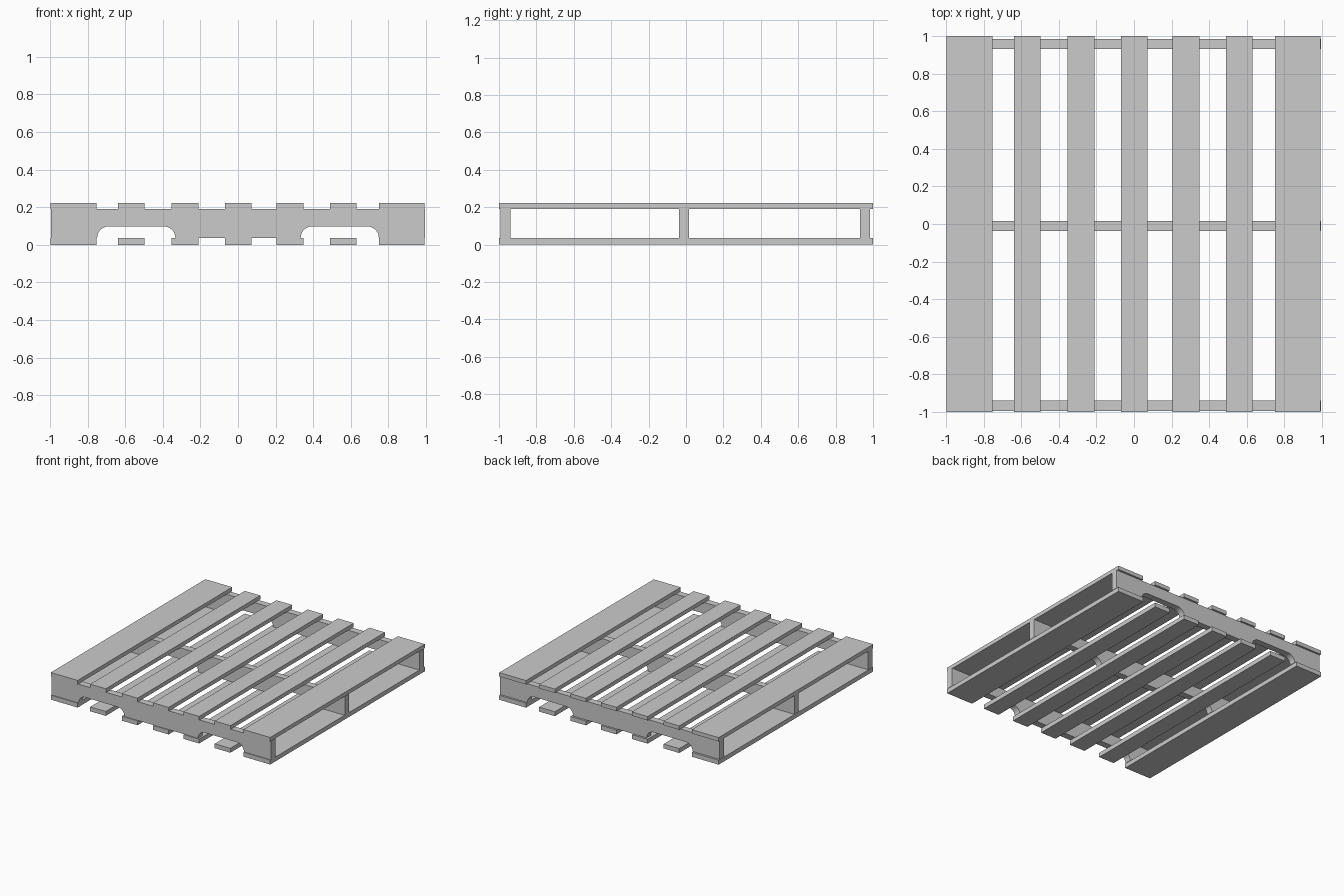
import bpy, bmesh, math

if "Cube" in bpy.data.objects:
    bpy.data.objects.remove(bpy.data.objects["Cube"])

PLANKS = [(-0.996, -0.753), (-0.639, -0.498), (-0.353, -0.210), (-0.070, 0.072),
          (0.206, 0.348), (0.489, 0.631), (0.749, 0.992)]
TOP, DECK_BASE, BEAM_BASE = 0.222, 0.190, 0.036
NOTCH_X, NOTCH_HALF, NOTCH_TOP, R = 0.541, 0.208, 0.098, 0.062


def finish(name, bm):
    bmesh.ops.recalc_face_normals(bm, faces=bm.faces)
    mesh = bpy.data.meshes.new(name)
    bm.to_mesh(mesh)
    bm.free()
    obj = bpy.data.objects.new(name, mesh)
    bpy.context.collection.objects.link(obj)
    return obj


def extrude_y(name, profile, y0, y1):
    """Solid made by sweeping an x-z outline from y0 to y1."""
    bm = bmesh.new()
    face = bm.faces.new([bm.verts.new((x, y0, z)) for x, z in profile])
    ext = bmesh.ops.extrude_face_region(bm, geom=[face])
    moved = [v for v in ext["geom"] if isinstance(v, bmesh.types.BMVert)]
    bmesh.ops.translate(bm, verts=moved, vec=(0, y1 - y0, 0))
    return finish(name, bm)


def rect(x0, x1, z0, z1):
    return [(x0, z0), (x1, z0), (x1, z1), (x0, z1)]


def notch(cx, n=8):
    """Fork notch outline with rounded upper corners, left to right."""
    left = []
    for i in range(n + 1):
        a = math.pi / 2 * i / n
        left.append((-NOTCH_HALF + R * (1 - math.cos(a)),
                     NOTCH_TOP - R + R * math.sin(a)))
    right = [(-x, z) for x, z in reversed(left)]
    return [(cx + x, z) for x, z in left + right]


# Top and bottom deck planks
for i, (x0, x1) in enumerate(PLANKS, 1):
    extrude_y(f"top_plank_{i}", rect(x0, x1, DECK_BASE, TOP), -1, 1)
    extrude_y(f"bottom_plank_{i}", rect(x0, x1, 0, BEAM_BASE), -1, 1)

# Notched stringer beams between the decks
outline = ([(-0.994, BEAM_BASE)] + notch(-NOTCH_X) + notch(NOTCH_X)
           + [(0.995, BEAM_BASE), (0.995, DECK_BASE), (-0.994, DECK_BASE)])
for name, y0, y1 in (("front", -0.993, -0.938), ("middle", -0.038, 0.017),
                     ("back", 0.930, 0.984)):
    beam = extrude_y(f"{name}_stringer", outline, y0, y1)
    bpy.ops.object.select_all(action='DESELECT')
    beam.select_set(True)
    bpy.context.view_layer.objects.active = beam
    bpy.ops.object.shade_smooth_by_angle(angle=math.radians(30))
